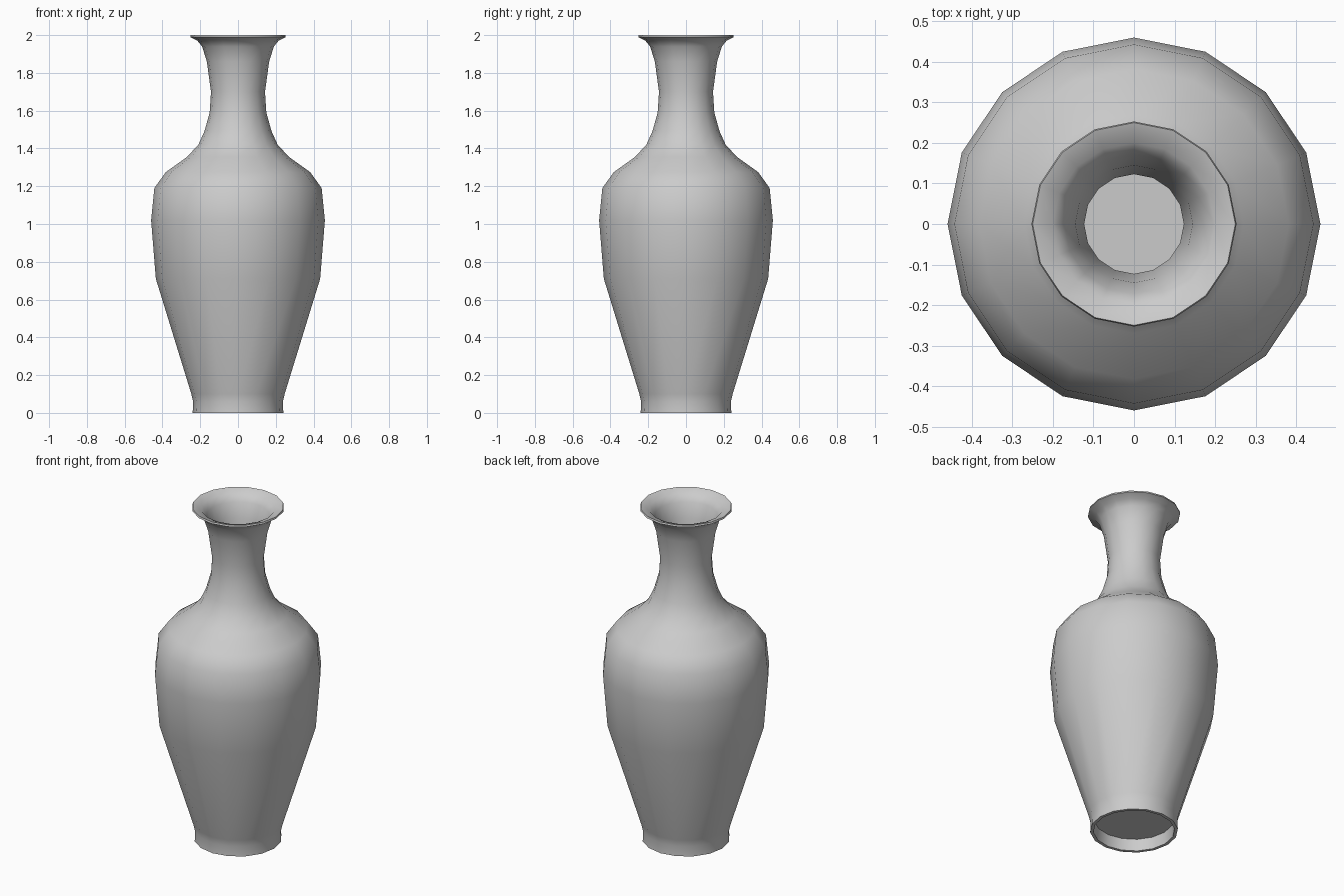
import bpy, bmesh
from math import cos, sin, pi

if "Cube" in bpy.data.objects:
    bpy.data.objects.remove(bpy.data.objects["Cube"])

SIDES = 16

# Outer wall, foot to lip (radius, height)
outer = [(0.24, 0.0), (0.238, 0.06), (0.247, 0.10), (0.435, 0.71), (0.46, 1.02),
         (0.443, 1.19), (0.382, 1.275), (0.27, 1.355), (0.21, 1.42), (0.178, 1.49),
         (0.15, 1.59), (0.143, 1.70), (0.165, 1.86), (0.19, 1.94), (0.215, 1.97), (0.253, 1.99)]
# Inner wall, lip to inside floor
inner = [(0.25, 2.0), (0.20, 1.983), (0.172, 1.945), (0.145, 1.86), (0.123, 1.70),
         (0.13, 1.59), (0.158, 1.48), (0.193, 1.405), (0.258, 1.335), (0.37, 1.255),
         (0.423, 1.18), (0.44, 1.02), (0.415, 0.715), (0.227, 0.105)]
# Recess under the foot
foot = [(0.217, 0.07), (0.222, 0.0)]

bm = bmesh.new()


def ring(r, z):
    return [bm.verts.new((r * cos(2 * pi * i / SIDES), r * sin(2 * pi * i / SIDES), z))
            for i in range(SIDES)]


def bridge(a, b):
    for i in range(SIDES):
        j = (i + 1) % SIDES
        bm.faces.new((a[i], a[j], b[j], b[i]))


# Vase wall
rings = [ring(r, z) for r, z in outer + inner]
for a, b in zip(rings, rings[1:]):
    bridge(a, b)
bm.faces.new(rings[-1])

# Hollow foot
top, low = [ring(r, z) for r, z in foot]
bm.faces.new(top)
bridge(top, low)
bridge(low, rings[0])
bmesh.ops.recalc_face_normals(bm, faces=bm.faces)

mesh = bpy.data.meshes.new("vase")
bm.to_mesh(mesh)
bm.free()
vase = bpy.data.objects.new("vase", mesh)
bpy.context.collection.objects.link(vase)
bpy.context.view_layer.objects.active = vase
vase.select_set(True)
bpy.ops.object.shade_smooth_by_angle(angle=pi / 3)
